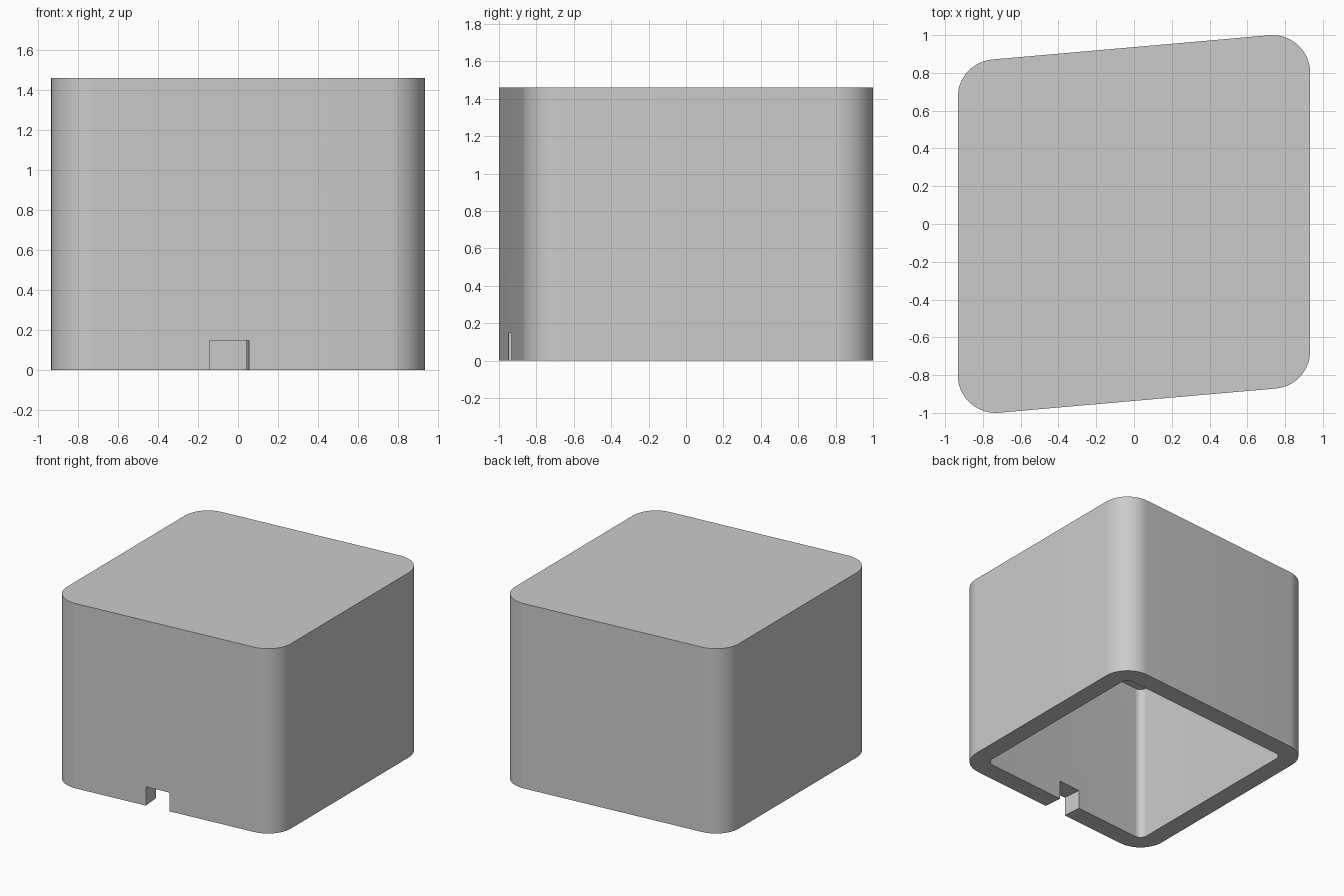
import bpy, bmesh
from math import radians, cos, sin, tan
from mathutils import Matrix

if "Cube" in bpy.data.objects:
    bpy.data.objects.remove(bpy.data.objects["Cube"])

HALF_X, MID_Y, SKEW = 0.933, 0.9366, radians(5)
RADIUS, WALL = 0.2, 0.146
HEIGHT, CEILING = 1.46, 1.24
STEPS = 16

grey = bpy.data.materials.new("plain_grey")
grey.use_nodes = True
COLOUR = (0.6, 0.6, 0.6, 1)
grey.diffuse_color = COLOUR
grey.node_tree.nodes["Principled BSDF"].inputs["Base Color"].default_value = COLOUR


def add_object(name, bm):
    bmesh.ops.recalc_face_normals(bm, faces=bm.faces)
    mesh = bpy.data.meshes.new(name)
    bm.to_mesh(mesh)
    bm.free()
    mesh.materials.append(grey)
    obj = bpy.data.objects.new(name, mesh)
    bpy.context.collection.objects.link(obj)
    return obj


def skewed_prism(name, radius, z0, z1):
    """Rounded parallelogram prism; corner centres are shared by every offset."""
    cx = HALF_X - RADIUS
    rise = cx * tan(SKEW)
    reach = MID_Y - RADIUS / cos(SKEW)
    a = radians(90) + SKEW
    half_turn = radians(180)
    corners = [(cx, reach + rise, 0, a),
               (-cx, reach - rise, a, half_turn),
               (-cx, -reach - rise, half_turn, half_turn + a),
               (cx, -reach + rise, half_turn + a, 2 * half_turn)]
    bm = bmesh.new()
    verts = []
    for x, y, start, end in corners:
        for i in range(STEPS + 1):
            t = start + (end - start) * i / STEPS
            verts.append(bm.verts.new((x + radius * cos(t), y + radius * sin(t), z0)))
    base = bm.faces.new(verts)
    top = bmesh.ops.extrude_face_region(bm, geom=[base], use_keep_orig=True)
    moved = [v for v in top["geom"] if isinstance(v, bmesh.types.BMVert)]
    bmesh.ops.translate(bm, verts=moved, vec=(0, 0, z1 - z0))
    return add_object(name, bm)


# Outer shell and the hollow open at the bottom
cover = skewed_prism("cover", RADIUS, 0, HEIGHT)
cavity = skewed_prism("cavity_cutter", RADIUS - WALL, -0.2, CEILING)

# Cable notch, square to the slanted front wall
NOTCH_X, NOTCH_W, NOTCH_H = -0.043, 0.196, 0.148
bm = bmesh.new()
bmesh.ops.create_cube(bm, size=1, matrix=(
    Matrix.Translation((NOTCH_X, -MID_Y + NOTCH_X * tan(SKEW), 0))
    @ Matrix.Rotation(SKEW, 4, "Z")
    @ Matrix.Diagonal((NOTCH_W, 0.5, NOTCH_H * 2, 1))))
notch = add_object("notch_cutter", bm)

# Cut both out of the cover
bpy.context.view_layer.objects.active = cover
for cutter in (cavity, notch):
    cutter.hide_render = True
    mod = cover.modifiers.new(cutter.name, "BOOLEAN")
    mod.operation = "DIFFERENCE"
    mod.solver = "EXACT"
    mod.object = cutter
    bpy.ops.object.modifier_apply(modifier=mod.name)
    bpy.data.objects.remove(cutter)

# Smooth corners, sharp rims
bpy.ops.object.select_all(action="DESELECT")
cover.select_set(True)
bpy.ops.object.shade_smooth_by_angle(angle=radians(30))
